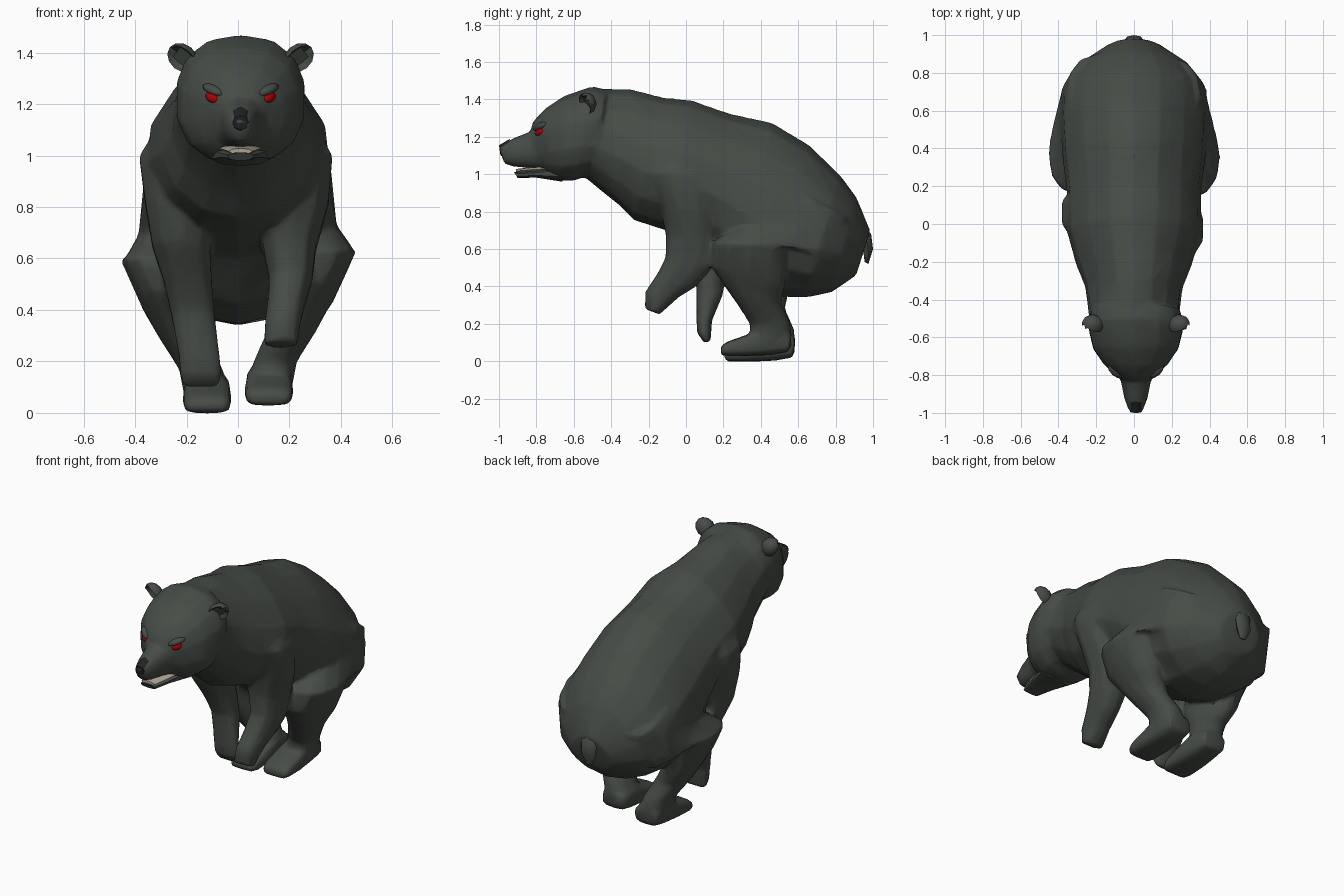
import bpy, bmesh, math
from mathutils import Vector, Matrix


def material(name, rgb):
    m = bpy.data.materials.new(name)
    m.diffuse_color = (*rgb, 1)
    return m


FUR = material("fur", (0.062, 0.072, 0.062))
RED = material("eye_red", (0.45, 0.0, 0.0))
DARK = material("nose_dark", (0.015, 0.017, 0.016))
TAN = material("mouth_tan", (0.42, 0.37, 0.3))


def select(objs):
    bpy.ops.object.select_all(action='DESELECT')
    for ob in objs:
        ob.select_set(True)
    bpy.context.view_layer.objects.active = objs[0]


def finish(bm, name, mat, angle=50):
    bmesh.ops.recalc_face_normals(bm, faces=bm.faces)
    me = bpy.data.meshes.new(name)
    bm.to_mesh(me)
    bm.free()
    ob = bpy.data.objects.new(name, me)
    bpy.context.collection.objects.link(ob)
    me.materials.append(mat)
    select([ob])
    bpy.ops.object.shade_smooth_by_angle(angle=math.radians(angle))
    return ob


def loft(name, rings, mat=FUR, sides=12, power=1.0, dy=0, dz=0, taper=0):
    """Each ring: y, z of one edge, y, z of the opposite edge, x centre, half width."""
    bm = bmesh.new()
    loops = []
    for ya, za, yb, zb, x, w in rings:
        a, b = Vector((x, ya + dy, za + dz)), Vector((x, yb + dy, zb + dz))
        mid, half = (a + b) / 2, (a - b) / 2
        loop = []
        for i in range(sides):
            t = 2 * math.pi * i / sides
            c = math.copysign(abs(math.cos(t)) ** power, math.cos(t))
            s = math.copysign(abs(math.sin(t)) ** power, math.sin(t))
            s *= 1 - taper * max(0, c)
            loop.append(bm.verts.new(mid + half * c + Vector((w * s, 0, 0))))
        loops.append(loop)
    for p, q in zip(loops, loops[1:]):
        for i in range(sides):
            j = (i + 1) % sides
            bm.faces.new((p[i], p[j], q[j], q[i]))
    bm.faces.new(loops[0])
    bm.faces.new(loops[-1])
    return finish(bm, name, mat)


# torso from neck to rump
body = [loft("body", [
    (-0.50, 1.46, -0.55, 0.99, 0, 0.24),
    (-0.30, 1.455, -0.36, 0.835, 0, 0.265),
    (-0.12, 1.41, -0.28, 0.755, 0, 0.315),
    (0.03, 1.395, -0.08, 0.69, 0, 0.365),
    (0.23, 1.325, 0.12, 0.60, 0, 0.365),
    (0.46, 1.275, 0.30, 0.42, 0, 0.39),
    (0.66, 1.155, 0.48, 0.345, 0, 0.40),
    (0.82, 1.00, 0.64, 0.34, 0, 0.395),
    (0.91, 0.88, 0.78, 0.37, 0, 0.30),
    (0.985, 0.70, 0.91, 0.46, 0, 0.14)], sides=14, taper=0.22)]

# head with snout
HX = 0.01
body.append(loft("head", [
    (-0.42, 1.45, -0.50, 1.00, HX, 0.24),
    (-0.50, 1.47, -0.60, 0.965, HX, 0.255),
    (-0.65, 1.42, -0.67, 0.965, HX, 0.23),
    (-0.755, 1.35, -0.73, 0.99, HX, 0.172),
    (-0.82, 1.28, -0.77, 1.02, HX, 0.105),
    (-0.83, 1.23, -0.82, 1.03, HX, 0.082),
    (-0.93, 1.19, -0.92, 1.04, HX, 0.062),
    (-1.005, 1.15, -0.97, 1.055, HX, 0.037)], sides=14, power=0.85))
loft("lower_jaw", [
    (-0.66, 1.05, -0.66, 0.96, HX, 0.12),
    (-0.80, 1.02, -0.80, 0.982, HX, 0.08),
    (-0.92, 1.012, -0.90, 0.98, HX, 0.05)], sides=10, power=0.8)
loft("mouth_lining", [
    (-0.74, 1.045, -0.74, 1.012, HX, 0.085),
    (-0.82, 1.04, -0.82, 1.01, HX, 0.072),
    (-0.91, 1.028, -0.91, 1.005, HX, 0.046)], TAN, sides=8)
loft("nose", [
    (-0.94, 1.19, -0.97, 1.09, HX, 0.04),
    (-1.0, 1.155, -0.992, 1.10, HX, 0.03)], DARK, sides=8)

for side, tag in ((1, "right"), (-1, "left")):
    # hind leg; the left one stands slightly lower and further back
    dy, dz = (0, 0) if side > 0 else (0.02, -0.03)
    leg = [(0.50, 0.96, 0.88, 0.76, 0.20, 0.15),
           (0.36, 0.79, 0.77, 0.52, 0.25, 0.155),
           (0.14, 0.635, 0.56, 0.615, 0.31, 0.148),
           (0.13, 0.51, 0.53, 0.40, 0.27, 0.11),
           (0.27, 0.31, 0.51, 0.31, 0.205, 0.095),
           (0.34, 0.20, 0.56, 0.20, 0.145, 0.085),
           (0.34, 0.09, 0.565, 0.08, 0.12, 0.088)]
    foot = [(0.565, 0.15, 0.55, 0.05, 0.12, 0.08),
            (0.45, 0.19, 0.46, 0.033, 0.12, 0.09),
            (0.32, 0.14, 0.33, 0.028, 0.12, 0.096),
            (0.22, 0.105, 0.23, 0.028, 0.12, 0.093),
            (0.185, 0.08, 0.185, 0.032, 0.12, 0.08)]
    for part, rings, power in (("hind_leg", leg, 0.9), ("hind_foot", foot, 0.6)):
        body.append(loft(f"{tag}_{part}", [(*r[:4], side * r[4], r[5]) for r in rings],
                         power=power, dy=dy, dz=dz))

# right front leg, lifted forward
body.append(loft("right_front_leg", [
    (-0.13, 1.16, 0.10, 1.14, 0.17, 0.12),
    (-0.20, 1.01, 0.14, 0.98, 0.215, 0.158),
    (-0.14, 0.84, 0.16, 0.79, 0.215, 0.143),
    (-0.11, 0.68, 0.17, 0.60, 0.20, 0.107),
    (-0.11, 0.56, 0.13, 0.48, 0.205, 0.087),
    (-0.155, 0.47, 0.05, 0.395, 0.19, 0.077),
    (-0.22, 0.37, -0.04, 0.34, 0.175, 0.072),
    (-0.22, 0.28, -0.14, 0.25, 0.165, 0.067)], sides=10, power=0.85))
# left front leg, hanging down
body.append(loft("left_front_leg", [
    (-0.06, 1.16, 0.17, 1.14, -0.17, 0.12),
    (-0.10, 1.01, 0.22, 0.98, -0.225, 0.165),
    (-0.12, 0.84, 0.20, 0.79, -0.22, 0.147),
    (-0.09, 0.67, 0.19, 0.62, -0.22, 0.117),
    (0.0, 0.52, 0.20, 0.50, -0.195, 0.097),
    (0.055, 0.40, 0.20, 0.36, -0.175, 0.087),
    (0.055, 0.22, 0.14, 0.22, -0.15, 0.082),
    (0.06, 0.15, 0.135, 0.15, -0.145, 0.084),
    (0.095, 0.10, 0.13, 0.10, -0.145, 0.072)], sides=10, power=0.85))

# weld torso, head and legs into one skin, soften the joints, reduce to low poly
select(body)
bpy.ops.object.join()
skin = body[0]
remesh = skin.modifiers.new("weld", 'REMESH')
remesh.mode, remesh.voxel_size = 'VOXEL', 0.012
soften = skin.modifiers.new("soften", 'SMOOTH')
soften.factor, soften.iterations = 0.5, 6
skin.modifiers.new("reduce", 'DECIMATE').ratio = 0.06
for m in list(skin.modifiers):
    bpy.ops.object.modifier_apply(modifier=m.name)
skin.data.materials.clear()
skin.data.materials.append(FUR)
bpy.ops.object.shade_smooth_by_angle(angle=math.radians(50))

for side, tag in ((1, "right"), (-1, "left")):
    # eyes: slanted lozenges set on the face under low brows
    for part, mat, size, x, z, sink in (
            ("eye", RED, (0.032, 0.014, 0.02), 0.112, 1.225, 0.004),
            ("brow", FUR, (0.055, 0.03, 0.02), 0.105, 1.255, 0.012)):
        bm = bmesh.new()
        bmesh.ops.create_icosphere(bm, subdivisions=2, radius=1)
        hit, pos, _, _ = skin.ray_cast(Vector((HX + side * x, -2, z)), Vector((0, 1, 0)))
        bm.transform(Matrix.Translation(pos + Vector((0, sink, 0)))
                     @ Matrix.Rotation(side * math.radians(42), 4, 'Z')
                     @ Matrix.Rotation(side * math.radians(-20), 4, 'Y')
                     @ Matrix.Diagonal((*size, 1)))
        finish(bm, f"{tag}_{part}", mat)

    # ears: spheres dished in at the front, leaning outward
    bm = bmesh.new()
    bmesh.ops.create_uvsphere(bm, u_segments=10, v_segments=6, radius=1)
    for v in bm.verts:
        if v.co.y < -0.45:
            v.co.y = 0.1
    bm.transform(Matrix.Translation((HX + side * 0.225, -0.53, 1.38))
                 @ Matrix.Rotation(side * math.radians(50), 4, 'Y')
                 @ Matrix.Rotation(side * math.radians(35), 4, 'Z')
                 @ Matrix.Diagonal((0.055, 0.05, 0.065, 1)))
    finish(bm, f"{tag}_ear", FUR, 40)

# short tail
loft("tail", [
    (0.93, 0.74, 0.90, 0.70, 0, 0.04),
    (0.99, 0.68, 0.94, 0.64, 0, 0.055),
    (1.0, 0.60, 0.95, 0.57, 0, 0.05),
    (0.975, 0.52, 0.955, 0.53, 0, 0.02)], sides=8)
